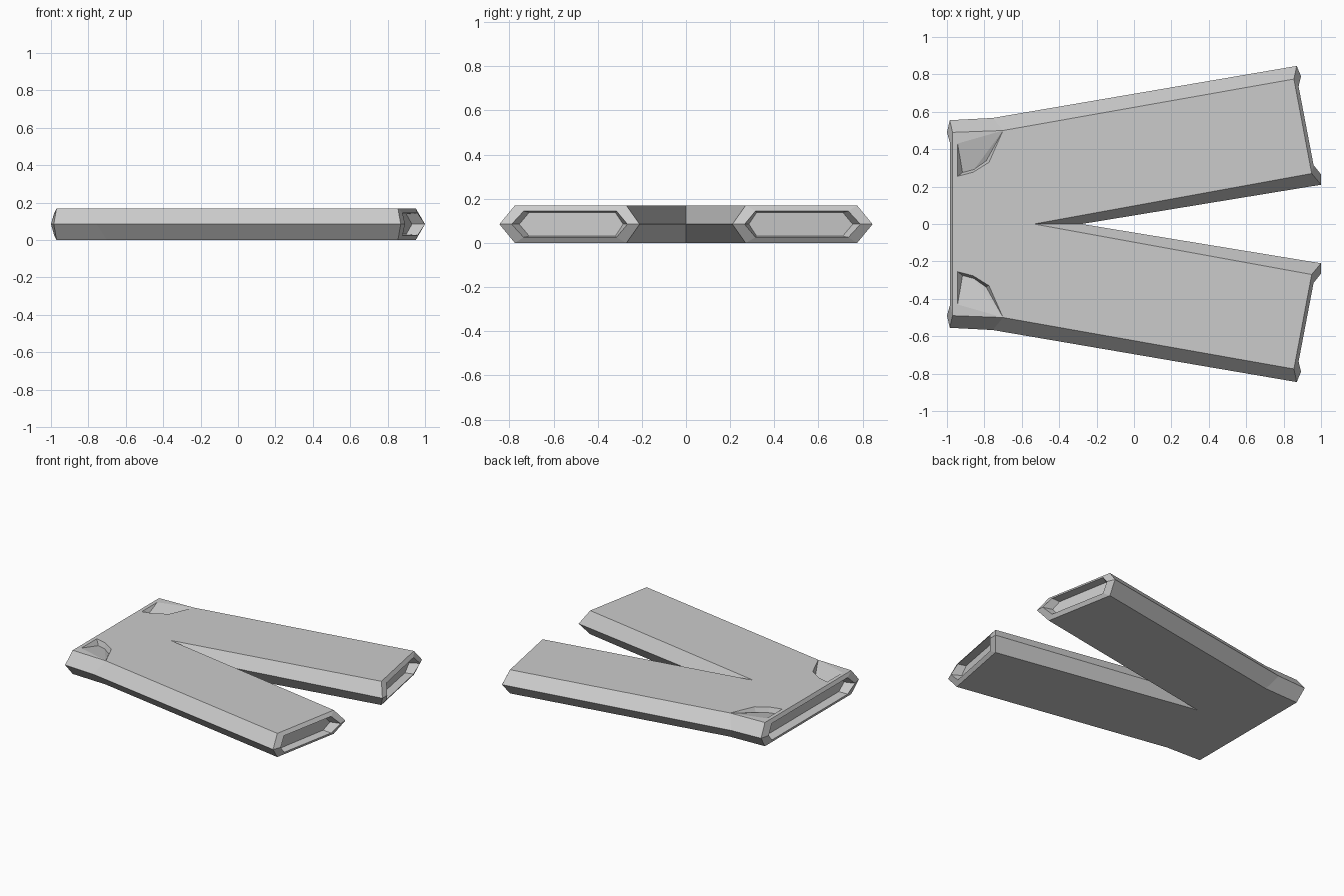
import bpy, bmesh

if "Cube" in bpy.data.objects:
    bpy.data.objects.remove(bpy.data.objects["Cube"])

H = 0.085                      # half thickness
bm = bmesh.new()
cache = {}


def vert(p):
    key = tuple(round(c, 4) for c in p)
    if key not in cache:
        cache[key] = bm.verts.new(key)
    return cache[key]


def face(*pts):
    bm.faces.new([vert(p) for p in pts])


def at(p, s):                  # outline point at top (1), middle (0) or bottom (-1)
    return (p[0], p[1], H + s * H)


def bridge(a, b, closed=True):
    n = len(a)
    for i in range(n if closed else n - 1):
        j = (i + 1) % n
        face(a[i], a[j], b[j], b[i])


# Outline of one half: flat panel edge and the wider seam at mid height
panel = dict(waist=(-0.97, 0.49), hip=(-0.70, 0.50), outer=(0.855, 0.775),
             inner=(0.95, 0.27), crotch=(-0.535, 0))
seam = dict(waist=(-0.985, 0.555), hip=(-0.755, 0.567), outer=(0.87, 0.845),
            inner=(1.0, 0.21), crotch=(-0.28, 0))
order = ["waist", "hip", "outer", "inner", "crotch"]
waist_mid = (-0.97, 0)

# Bevelled sides, top and bottom
for s in (1, -1):
    for a, b in zip(order, order[1:]):
        if (a, b) != ("outer", "inner"):
            face(at(panel[a], s), at(panel[b], s), at(seam[b], 0), at(seam[a], 0))

# Back panel
face(at(waist_mid, -1), *[at(panel[k], -1) for k in order])

# Front panel with a slanted pocket opening
lip = [(-0.943, 0.43), (-0.943, 0.255), (-0.86, 0.277), (-0.775, 0.33)]
low = [(-0.922, 0.31), (-0.917, 0.275), (-0.855, 0.292), (-0.79, 0.338)]
face(at(waist_mid, 1), at(panel["waist"], 1), *[at(p, 1) for p in lip],
     *[at(panel[k], 1) for k in order[1:]])
hip, waist = at(panel["hip"], 1), at(panel["waist"], 1)
lip3 = [at(p, 1) for p in lip]
low3 = [(x, y, 2 * H - 0.035) for x, y in low]
face(lip3[0], lip3[1], low3[1])
bridge(lip3[1:], low3[1:], closed=False)
face(lip3[3], hip, low3[3])
face(waist, lip3[0], hip)
for a, b in zip([lip3[0]] + low3[1:], low3[1:]):
    face(hip, a, b)


# Hollow leg cuff: rim, then a shallow recess along the leg
def ring(t_out, m_out, m_in, t_in, s):
    return [at(t_out, s), at(m_out, 0), at(t_out, -s),
            at(t_in, -s), at(m_in, 0), at(t_in, s)]


edge = ring(panel["outer"], seam["outer"], seam["inner"], panel["inner"], 1)
rim = ring((0.88, 0.735), (0.893, 0.79), (1.0, 0.265), (0.96, 0.315), 0.7)
floor = ring((0.83, 0.71), (0.83, 0.755), (0.93, 0.285), (0.90, 0.32), 0.63)
bridge(edge, rim)
bridge(rim, floor)
face(*floor)


# Hollow waist, half of it up to the mirror plane
def half_ring(x_end, t, m, s):
    return [(x_end, 0, H + s * H), at(t, s), at(m, 0), at(t, -s), (x_end, 0, H - s * H)]


edge = half_ring(-0.97, panel["waist"], seam["waist"], 1)
rim = half_ring(-0.983, (-0.983, 0.43), (-1.0, 0.49), 0.7)
floor = half_ring(-0.92, (-0.92, 0.42), (-0.93, 0.465), 0.63)
bridge(edge, rim, closed=False)
bridge(rim, floor, closed=False)
face(*floor)

bmesh.ops.recalc_face_normals(bm, faces=bm.faces)
mesh = bpy.data.meshes.new("trousers")
bm.to_mesh(mesh)
bm.free()
trousers = bpy.data.objects.new("trousers", mesh)
bpy.context.collection.objects.link(trousers)

# Second half
mirror = trousers.modifiers.new("mirror", "MIRROR")
mirror.use_axis = (False, True, False)
mirror.use_clip = True
